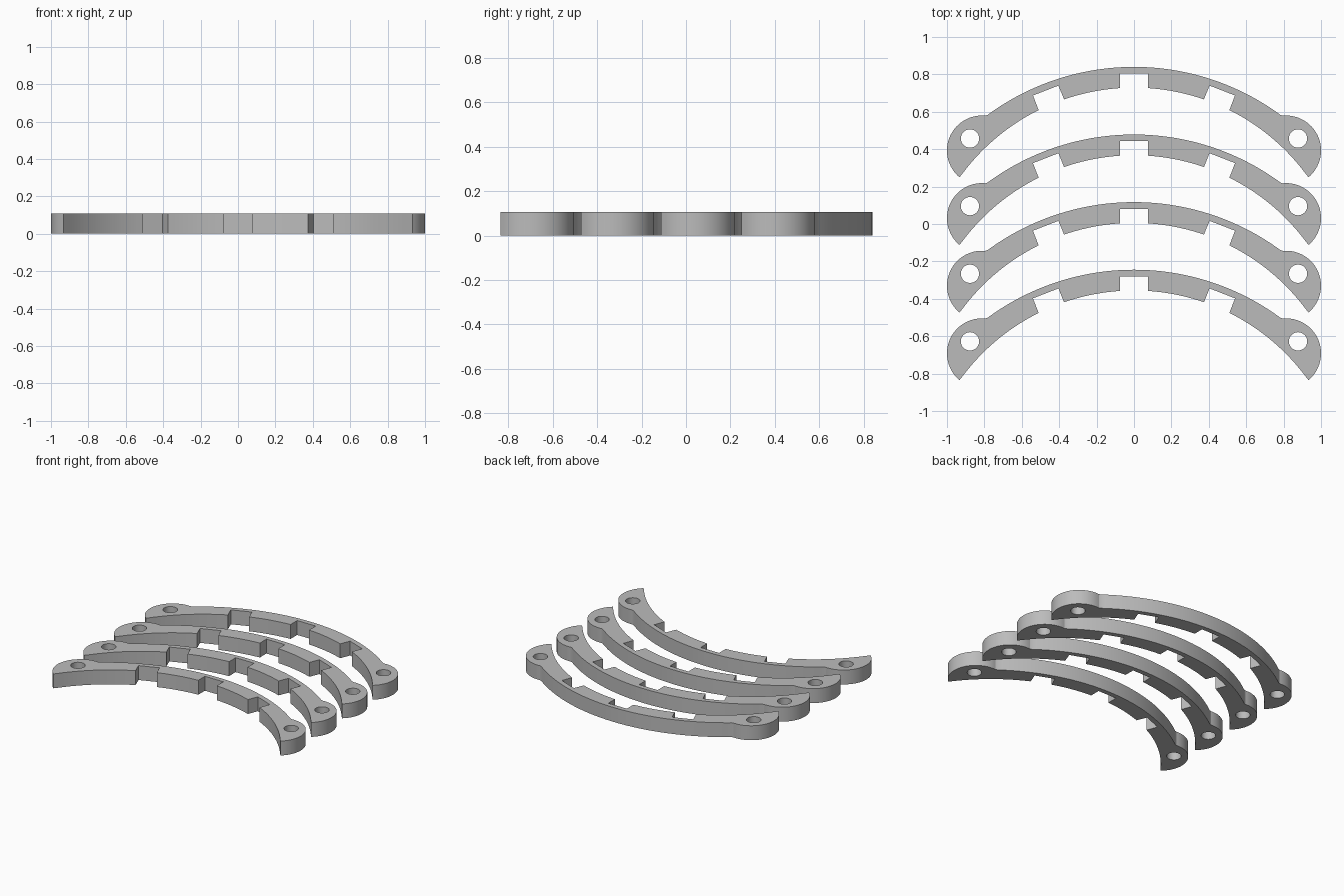
import bpy, bmesh, math

if "Cube" in bpy.data.objects:
    bpy.data.objects.remove(bpy.data.objects["Cube"])

HEIGHT = 0.107
SPACING = 0.3615

grey = bpy.data.materials.new("plain_grey")
grey.diffuse_color = (0.5, 0.5, 0.5, 1)
grey.use_nodes = True
grey.node_tree.nodes["Principled BSDF"].inputs["Base Color"].default_value = grey.diffuse_color


def arc(cx, cy, r, a0, a1, n):
    """Points on a circle from angle a0 to a1 (degrees)."""
    return [(cx + r * math.cos(math.radians(a0 + (a1 - a0) * i / n)),
             cy + r * math.sin(math.radians(a0 + (a1 - a0) * i / n)))
            for i in range(n + 1)]


def inner(x0, x1, n):
    """Points of the inner edge between two x positions."""
    cy, r = -0.416, 1.145
    a0, a1 = (math.degrees(math.acos(x / r)) for x in (x0, x1))
    return arc(0, cy, r, a0, a1, n)


# Left half of the outline: outer edge, rounded ear, inner edge with notches
half = arc(0, -0.482, 1.322, 90, 126.3, 28)
half += arc(-0.813, 0.393, 0.187, 80, 230, 32)[1:]
half += inner(-0.933, -0.51, 16)[1:]
half += [(-0.54, 0.687), (-0.404, 0.740)]
half += inner(-0.374, -0.076, 10)
half += [(-0.076, 0.804)]
outline = half + [(-x, y) for x, y in reversed(half[1:])]
holes = [arc(s * 0.877, 0.457, 0.049, 0, 360, 32)[:-1] for s in (-1, 1)]


def build_bracket(name, dy):
    bm = bmesh.new()
    edges = []
    for loop in [outline] + holes:
        vs = [bm.verts.new((x, y + dy, 0)) for x, y in loop]
        edges += [bm.edges.new((vs[i - 1], vs[i])) for i in range(len(vs))]
    # Flat plate with two screw holes, then thickness
    bmesh.ops.triangle_fill(bm, edges=edges, use_beauty=True, normal=(0, 0, 1))
    top = bmesh.ops.extrude_face_region(bm, geom=bm.faces[:])["geom"]
    bmesh.ops.translate(bm, vec=(0, 0, HEIGHT),
                        verts=[g for g in top if isinstance(g, bmesh.types.BMVert)])
    bmesh.ops.recalc_face_normals(bm, faces=bm.faces[:])
    mesh = bpy.data.meshes.new(name)
    bm.to_mesh(mesh)
    bm.free()
    mesh.materials.append(grey)
    ob = bpy.data.objects.new(name, mesh)
    bpy.context.collection.objects.link(ob)
    bpy.ops.object.select_all(action='DESELECT')
    ob.select_set(True)
    bpy.context.view_layer.objects.active = ob
    bpy.ops.object.shade_smooth_by_angle(angle=math.radians(20))


# Four identical brackets in a row
for i in range(4):
    build_bracket(f"curved_bracket_{i + 1}", -i * SPACING)
